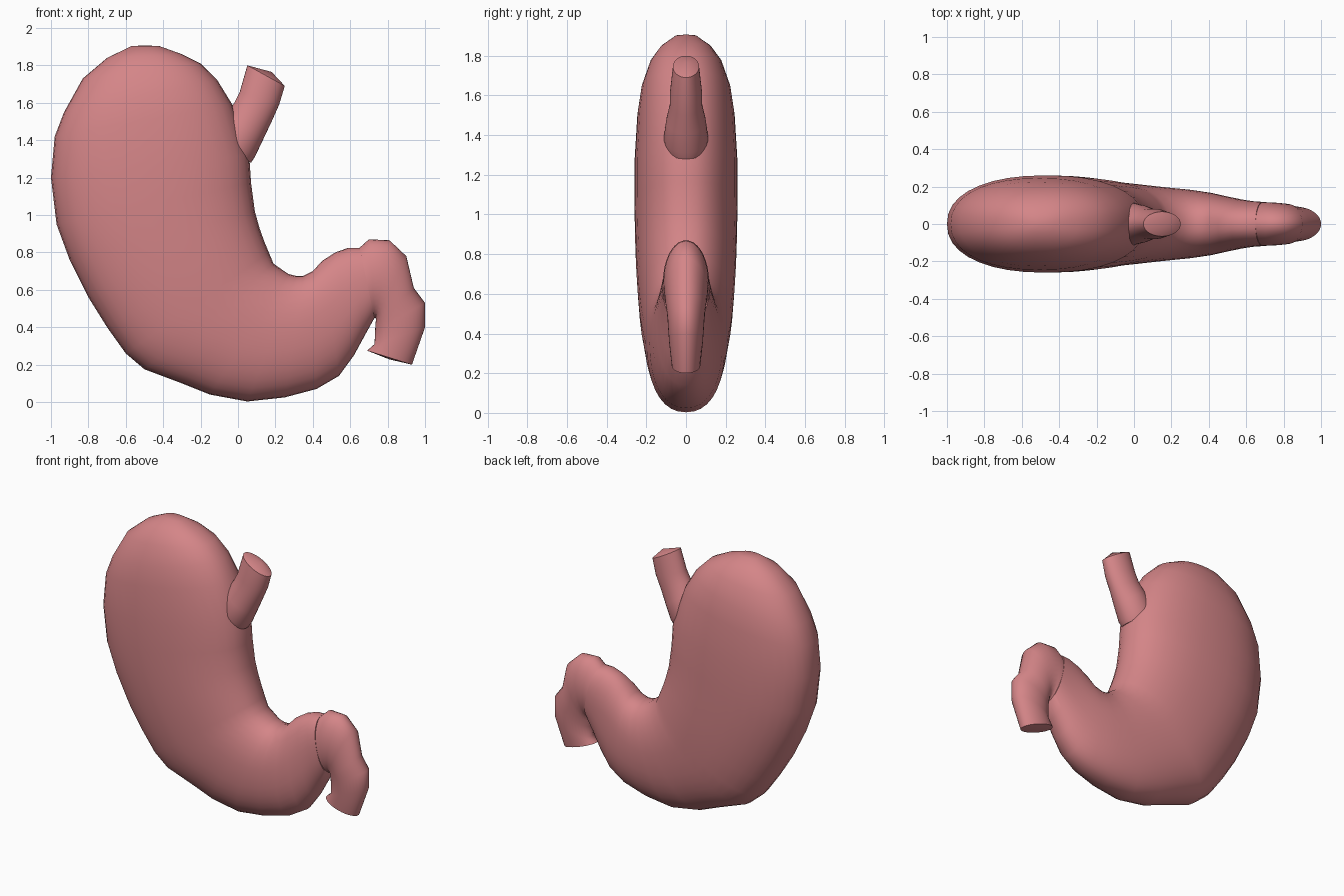
import bpy, bmesh, math
from mathutils import Vector

pink = bpy.data.materials.new("stomach pink")
pink.diffuse_color = (0.66, 0.235, 0.245, 1)
SEG = 36


def loft(name, sections, start=None, end=None, power=2.0):
    """Skin rounded rings; each is (outer x, z, inner x, z, half depth in y)."""
    bm = bmesh.new()
    rings = []
    for ox, oz, ix, iz, d in sections:
        c = Vector(((ox + ix) / 2, 0, (oz + iz) / 2))
        u = Vector(((ix - ox) / 2, 0, (iz - oz) / 2))
        ring = []
        for k in range(SEG):
            a = 2 * math.pi * k / SEG
            s, t = [math.copysign(abs(v) ** (2 / power), v) for v in (math.cos(a), math.sin(a))]
            ring.append(bm.verts.new(c + u * s + Vector((0, d * t, 0))))
        rings.append(ring)
    for a, b in zip(rings, rings[1:]):
        for k in range(SEG):
            n = (k + 1) % SEG
            bm.faces.new((a[k], a[n], b[n], b[k]))
    for ring, tip in ((rings[0], start), (rings[-1], end)):
        if tip:
            v = bm.verts.new((tip[0], 0, tip[1]))
            for k in range(SEG):
                bm.faces.new((ring[k], ring[(k + 1) % SEG], v))
        else:
            bm.faces.new(ring)
    bmesh.ops.recalc_face_normals(bm, faces=bm.faces)
    me = bpy.data.meshes.new(name)
    bm.to_mesh(me)
    bm.free()
    me.materials.append(pink)
    ob = bpy.data.objects.new(name, me)
    bpy.context.collection.objects.link(ob)
    bpy.ops.object.select_all(action='DESELECT')
    ob.select_set(True)
    bpy.context.view_layer.objects.active = ob
    bpy.ops.object.shade_smooth_by_angle(angle=math.radians(50))
    return ob


# Main sac, from the domed top round to the outlet
loft("stomach_body", [
    (-.57, 1.903, -.42, 1.903, .05),
    (-.70, 1.84, -.30, 1.86, .125),
    (-.83, 1.73, -.20, 1.81, .18),
    (-.93, 1.55, -.11, 1.72, .225),
    (-.98, 1.42, -.03, 1.59, .245),
    (-1.0, 1.20, .06, 1.32, .26),
    (-.97, .95, .07, 1.17, .26),
    (-.90, .76, .09, 1.02, .257),
    (-.80, .56, .115, .93, .252),
    (-.70, .40, .14, .86, .245),
    (-.60, .26, .165, .80, .236),
    (-.50, .175, .19, .74, .227),
    (-.30, .10, .24, .705, .215),
    (-.15, .04, .27, .685, .206),
    (.05, .003, .31, .675, .195),
    (.25, .025, .35, .675, .183),
    (.42, .07, .40, .70, .167),
    (.54, .14, .45, .755, .148),
    (.62, .25, .52, .80, .132),
    (.68, .36, .59, .825, .122),
    (.73, .45, .65, .825, .118),
], start=(-.50, 1.907), power=2.25)

# Outlet tube bending over and down
loft("outlet_tube", [
    (.67, .36, .58, .81, .112),
    (.72, .44, .65, .825, .117),
    (.732, .45, .70, .87, .116),
    (.736, .45, .81, .865, .113),
    (.738, .44, .90, .78, .108),
    (.735, .42, .94, .61, .097),
    (.733, .38, 1.0, .53, .092),
    (.73, .31, 1.0, .40, .085),
    (.69, .275, .93, .20, .072),
], end=(.81, .228))

# Inlet tube at the upper right
loft("inlet_tube", [
    (-.15, 1.36, .07, 1.28, .10),
    (-.10, 1.46, .09, 1.31, .112),
    (-.06, 1.54, .135, 1.405, .10),
    (-.02, 1.60, .18, 1.50, .082),
    (.01, 1.66, .22, 1.59, .08),
    (.05, 1.80, .25, 1.69, .066),
], end=(.18, 1.765))
